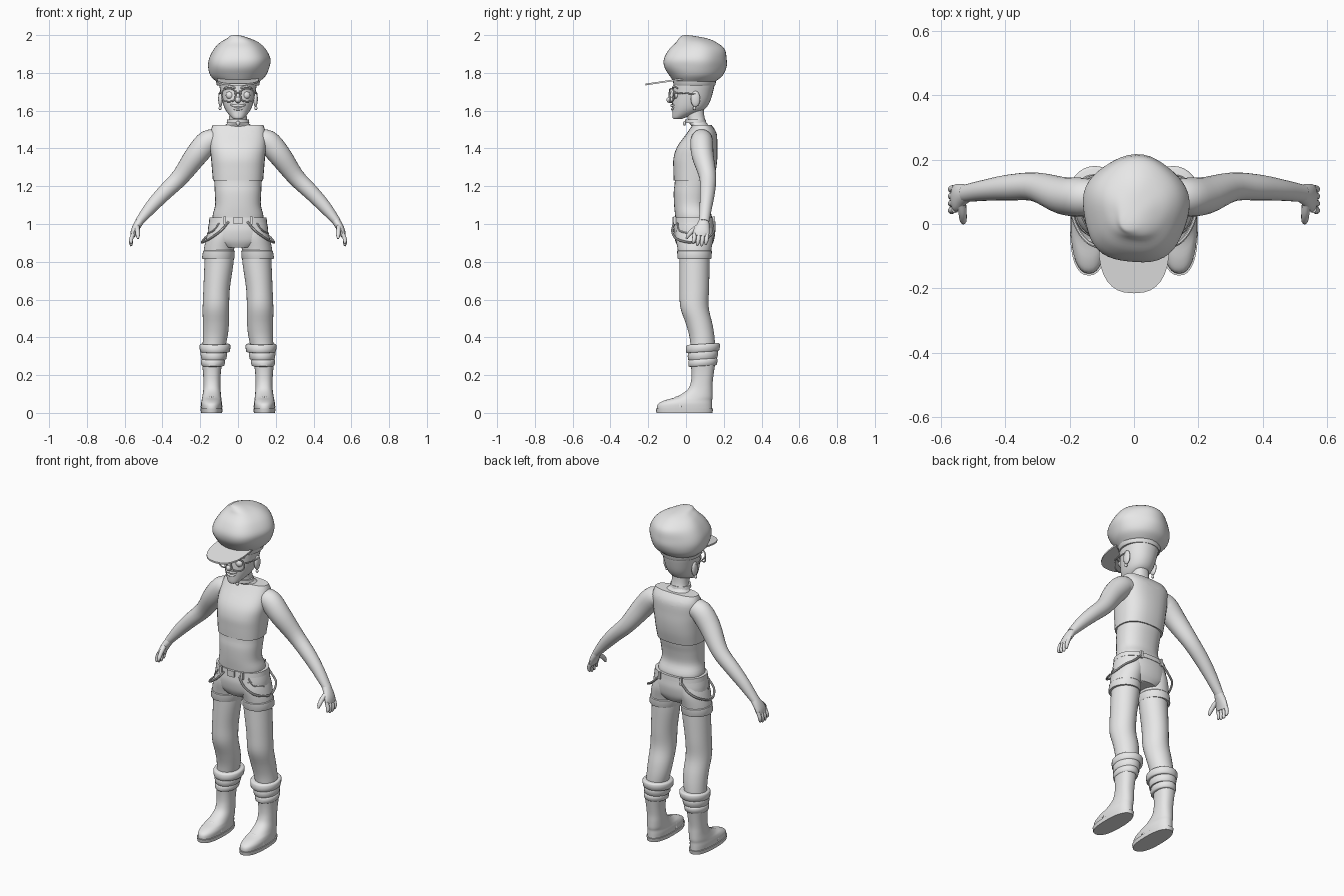
import bpy, bmesh, math
from mathutils import Vector

grey = bpy.data.materials.new("light_grey")
grey.diffuse_color = (0.8, 0.8, 0.8, 1)


def finish(name, bm, mirror=False, angle=40):
    """Turn a bmesh into a smooth-shaded object, optionally mirrored in x."""
    bmesh.ops.recalc_face_normals(bm, faces=bm.faces)
    me = bpy.data.meshes.new(name)
    bm.to_mesh(me)
    bm.free()
    me.materials.append(grey)
    me.polygons.foreach_set("use_smooth", [True] * len(me.polygons))
    me.set_sharp_from_angle(angle=math.radians(angle))
    ob = bpy.data.objects.new(name, me)
    bpy.context.collection.objects.link(ob)
    if mirror:
        ob.modifiers.new("mirror", 'MIRROR').use_mirror_merge = False
    return ob


def spline(rows, steps):
    """Catmull-Rom interpolation of number tuples."""
    out = []
    for i in range(len(rows) - 1):
        a, b, c, d = (rows[max(0, min(len(rows) - 1, i + k))] for k in (-1, 0, 1, 2))
        for s in range(steps):
            t = s / steps
            out.append([0.5 * (2 * q + (r - p) * t + (2 * p - 5 * q + 4 * r - w) * t * t
                               + (3 * q - p - 3 * r + w) * t ** 3)
                        for p, q, r, w in zip(a, b, c, d)])
    return out + [list(rows[-1])]


def skin(bm, rings):
    """Bridge closed rings of points and cap both ends."""
    vs = [[bm.verts.new(p) for p in ring] for ring in rings]
    n = len(vs[0])
    for r, s in zip(vs, vs[1:]):
        for i in range(n):
            bm.faces.new((r[i], r[(i + 1) % n], s[(i + 1) % n], s[i]))
    bm.faces.new(vs[0])
    bm.faces.new(vs[-1])


def loft(name, rows, n=32, steps=4, p=2.0, mirror=False, warp=None):
    """Stack superellipses, rows are (z, cx, cy, rx, ry)."""
    bm = bmesh.new()
    rings = []
    for z, cx, cy, rx, ry in spline(rows, steps):
        ring = []
        for i in range(n):
            a = math.tau * i / n
            c, s = math.cos(a), math.sin(a)
            ring.append((cx + rx * math.copysign(abs(c) ** (2 / p), c),
                         cy + ry * math.copysign(abs(s) ** (2 / p), s), z))
        rings.append(ring)
    skin(bm, rings)
    if warp:
        for v in bm.verts:
            v.co = warp(v.co)
    return finish(name, bm, mirror)


def tube(name, rows, n=16, steps=4, mirror=True, closed=False):
    """Sweep along a path, rows are (x, y, z, radius along y, other radius)."""
    bm = bmesh.new()
    pts = spline(rows, steps)
    rings = []
    for i, (x, y, z, ru, rv) in enumerate(pts):
        t = (Vector(pts[min(i + 1, len(pts) - 1)][:3]) - Vector(pts[max(i - 1, 0)][:3])).normalized()
        u = Vector((0, 1, 0))
        u = (u - t * u.dot(t)).normalized() if abs(t.y) < 0.99 else Vector((1, 0, 0))
        v = t.cross(u)
        rings.append([Vector((x, y, z)) + u * ru * math.cos(math.tau * k / n)
                      + v * rv * math.sin(math.tau * k / n) for k in range(n)])
    skin(bm, rings)
    return finish(name, bm, mirror)


def ball(name, loc, size, mirror=False):
    bm = bmesh.new()
    bmesh.ops.create_uvsphere(bm, u_segments=20, v_segments=12, radius=1)
    bmesh.ops.scale(bm, vec=size, verts=bm.verts)
    bmesh.ops.translate(bm, vec=loc, verts=bm.verts)
    return finish(name, bm, mirror)


def box(name, loc, size, mirror=False):
    bm = bmesh.new()
    bmesh.ops.create_cube(bm, size=1)
    bmesh.ops.scale(bm, vec=size, verts=bm.verts)
    bmesh.ops.translate(bm, vec=loc, verts=bm.verts)
    return finish(name, bm, mirror)


# Body and neck
loft("body", [(.98, 0, .04, .125, .09), (1.04, 0, .04, .135, .097), (1.10, 0, .027, .121, .09),
              (1.17, 0, .03, .123, .095), (1.23, 0, .04, .126, .099), (1.35, 0, .05, .135, .108),
              (1.41, 0, .06, .14, .097), (1.48, 0, .083, .125, .066), (1.51, 0, .082, .085, .05),
              (1.54, 0, .06, .052, .046), (1.58, 0, .05, .046, .046), (1.64, 0, .045, .048, .05)], p=2.3)

# Tank top with scooped neckline
tank = loft("tank_top", [(1.23, 0, .04, .133, .105), (1.29, 0, .046, .138, .113), (1.35, 0, .05, .143, .116),
                         (1.41, 0, .06, .149, .106), (1.48, 0, .083, .147, .079),
                         (1.525, 0, .085, .134, .05)], p=2.5)
bm = bmesh.new()
bmesh.ops.create_cone(bm, cap_ends=True, segments=40, radius1=1, radius2=1, depth=1)
for v in bm.verts:
    v.co = (v.co.x * .085, v.co.z * .6 + .05, v.co.y * .10 + 1.553)
cutter = finish("neckline_cutter", bm)
cutter.hide_render = True
cutter.display_type = 'WIRE'
cut = tank.modifiers.new("neckline", 'BOOLEAN')
cut.operation, cut.solver, cut.object = 'DIFFERENCE', 'EXACT', cutter

# Arms and hands
tube("arm", [(.10, .085, 1.44, .05, .05), (.155, .083, 1.437, .06, .062), (.22, .088, 1.365, .058, .06),
             (.305, .115, 1.25, .045, .047), (.39, .113, 1.165, .04, .041), (.46, .105, 1.09, .033, .034),
             (.525, .095, 1.01, .027, .022)], n=24)
tube("palm", [(.515, .096, 1.022, .026, .022), (.535, .09, .99, .035, .021), (.55, .082, .96, .043, .018),
              (.558, .078, .935, .04, .013)])
for i in range(4):
    y = .111 - i * .022
    low = (.89, .883, .885, .895)[i]
    tube("finger", [(.555, y, .95, .011, .011), (.566, y - .002, .918, .011, .011),
                    (.566, y - .006, low + .01, .009, .009), (.564, y - .007, low, .004, .004)], n=10)
tube("thumb", [(.535, .065, .985, .014, .014), (.532, .035, .965, .013, .013), (.53, .012, .94, .011, .011),
               (.53, .003, .922, .005, .005)], n=10)

# Shorts with turned cuffs, belt and hanging straps
loft("shorts_hips", [(.875, 0, .045, .09, .085), (.91, 0, .045, .155, .102), (.96, 0, .045, .16, .11),
                     (1.0, 0, .045, .155, .107), (1.035, 0, .045, .147, .103)], p=2.3)
loft("shorts_leg", [(.825, .103, .045, .08, .083), (.87, .1, .045, .08, .09), (.93, .087, .045, .08, .1),
                    (.98, .075, .045, .075, .098)], mirror=True)
loft("shorts_cuff", [(.815, .105, .045, .083, .088), (.82, .105, .045, .086, .09),
                     (.857, .101, .045, .084, .092), (.862, .1, .045, .079, .088)], steps=1, mirror=True)
loft("belt", [(1.008, 0, .045, .154, .109), (1.035, 0, .045, .151, .107)], steps=1, p=2.3)
box("buckle", (0, -.066, 1.018), (.045, .012, .036))
box("belt_loop", (.07, -.059, 1.018), (.014, .014, .042), True)
box("back_belt_loop", (.07, .147, 1.018), (.014, .014, .042), True)
tube("hanging_strap", [(x, y, z, .006, .006) for x, y, z in (
    (.05, -.06, 1.012), (.09, -.073, .965), (.145, -.055, .925), (.182, .0, .905), (.19, .055, .905),
    (.165, .125, .935), (.12, .148, .965), (.075, .15, 1.01))], n=8)
tube("pocket_edge", [(x, y, z, .004, .004) for x, y, z in (
    (.10, -.045, 1.005), (.13, -.035, .965), (.16, .02, .95))], n=8)

# Legs
loft("leg", [(.26, .138, .09, .05, .058), (.33, .13, .09, .058, .064), (.40, .121, .085, .065, .066),
             (.47, .117, .07, .069, .07), (.56, .117, .045, .07, .075), (.66, .113, .044, .07, .078),
             (.80, .1, .045, .077, .08), (.88, .097, .045, .075, .08)], mirror=True)

# Slouched sock rolls
for z0, z1, cx, rx, ry in ((.248, .287, .133, .064, .077), (.283, .33, .128, .07, .08),
                           (.322, .365, .122, .082, .09)):
    loft("sock_roll", [(z0, cx, .088, rx - .01, ry - .01), (z0 + .005, cx, .088, rx - .003, ry - .002),
                       (z1 - .008, cx, .09, rx, ry), (z1, cx, .09, rx - .008, ry - .008)],
         steps=2, mirror=True, warp=lambda c: Vector((c.x, c.y, c.z + (c.y - .09) * .06)))

# Boots and soles
loft("boot", [(.01, .14, -.008, .053, .146), (.045, .14, -.006, .056, .144), (.066, .14, .012, .053, .126),
              (.085, .139, .045, .05, .096), (.12, .138, .073, .046, .068), (.16, .138, .083, .045, .058),
              (.21, .138, .088, .047, .059), (.265, .138, .09, .053, .065)], p=2.3, mirror=True)
loft("sole", [(0, .14, -.008, .056, .148), (.022, .14, -.008, .059, .152)], steps=1, p=2.4, mirror=True)
tube("boot_strap", [(x, y, z, .008, .004) for x, y, z in (
    (.086, -.03, .03), (.096, -.04, .066), (.14, -.05, .083), (.184, -.04, .066), (.194, -.03, .03))], n=8)

# Head and face
loft("head", [(1.555, 0, -.045, .02, .02), (1.565, 0, -.035, .035, .036), (1.60, 0, .008, .064, .08),
              (1.64, 0, .025, .08, .098), (1.70, 0, .037, .093, .106), (1.76, 0, .045, .1, .108),
              (1.80, 0, .045, .08, .09)], p=2.15)
ball("nose", (0, -.083, 1.657), (.016, .021, .017))
tube("nose_bridge", [(0, -.068, 1.705, .008, .008), (0, -.082, 1.665, .012, .011)], mirror=False)
ball("eye", (.043, -.052, 1.682), (.022, .016, .02), True)
ball("ear", (.093, .05, 1.662), (.012, .025, .042), True)
ball("earring", (.095, .045, 1.613), (.008, .008, .01), True)
tube("upper_lip", [(0, -.076, 1.628, .006, .007), (.02, -.073, 1.626, .006, .007),
                   (.042, -.055, 1.634, .004, .003)], n=10)
tube("lower_lip", [(0, -.074, 1.607, .006, .006), (.02, -.07, 1.611, .006, .006),
                   (.042, -.053, 1.632, .004, .003)], n=10)
tube("eyebrow", [(.014, -.07, 1.72, .005, .005), (.045, -.064, 1.728, .005, .006),
                 (.075, -.044, 1.718, .003, .003)], n=8)

# Glasses: rounded rims, bridge and side arms
rim = []
for i in range(25):
    a = math.tau * i / 24
    c, s = math.cos(a), math.sin(a)
    x = .049 + .036 * math.copysign(abs(c) ** .7, c)
    z = 1.682 + .034 * math.copysign(abs(s) ** .7, s)
    rim.append((x, -.088 + 3.5 * x * x, z, .004, .004))
tube("glasses_rim", rim, n=8, steps=1)
tube("glasses_bridge", [(-.016, -.087, 1.692, .004, .004), (0, -.09, 1.695, .004, .004),
                        (.016, -.087, 1.692, .004, .004)], n=8, mirror=False)
tube("glasses_arm", [(.084, -.064, 1.695, .004, .004), (.097, -.02, 1.692, .004, .004),
                     (.1, .05, 1.69, .004, .004)], n=8)

# Choker with pendant
loft("choker", [(1.535, 0, .052, .06, .056), (1.553, 0, .05, .057, .054)], steps=1)
ball("pendant", (0, -.008, 1.533), (.011, .008, .012))

# Puffy cap, band and brim
def puff(c):
    a = math.atan2(c.y - .045, c.x)
    k = 1 + .025 * math.sin(5 * a + .4) * min(1, max(0, (c.z - 1.76) / .08))
    return Vector((c.x * k, .045 + (c.y - .045) * k, c.z))


loft("puffy_cap", [(1.752, 0, .045, .112, .108), (1.785, 0, .052, .146, .14), (1.83, .003, .047, .161, .164),
                   (1.875, .008, .046, .161, .165), (1.925, .009, .055, .136, .146),
                   (1.96, .007, .053, .102, .108), (1.982, .002, .036, .062, .076),
                   (1.996, -.01, .008, .03, .032), (2.0, -.012, 0, .008, .008)], n=48, p=2.1, warp=puff)
loft("cap_band", [(1.732, 0, .045, .108, .108), (1.738, 0, .045, .114, .112), (1.768, 0, .045, .117, .114)], steps=1)
loft("cap_brim", [(0, 0, -.06, .11, .155), (.009, 0, -.06, .11, .155)], steps=1, p=2.5,
     warp=lambda c: Vector((c.x, c.y, 1.757 + c.z + (c.y + .06) * .15)))
